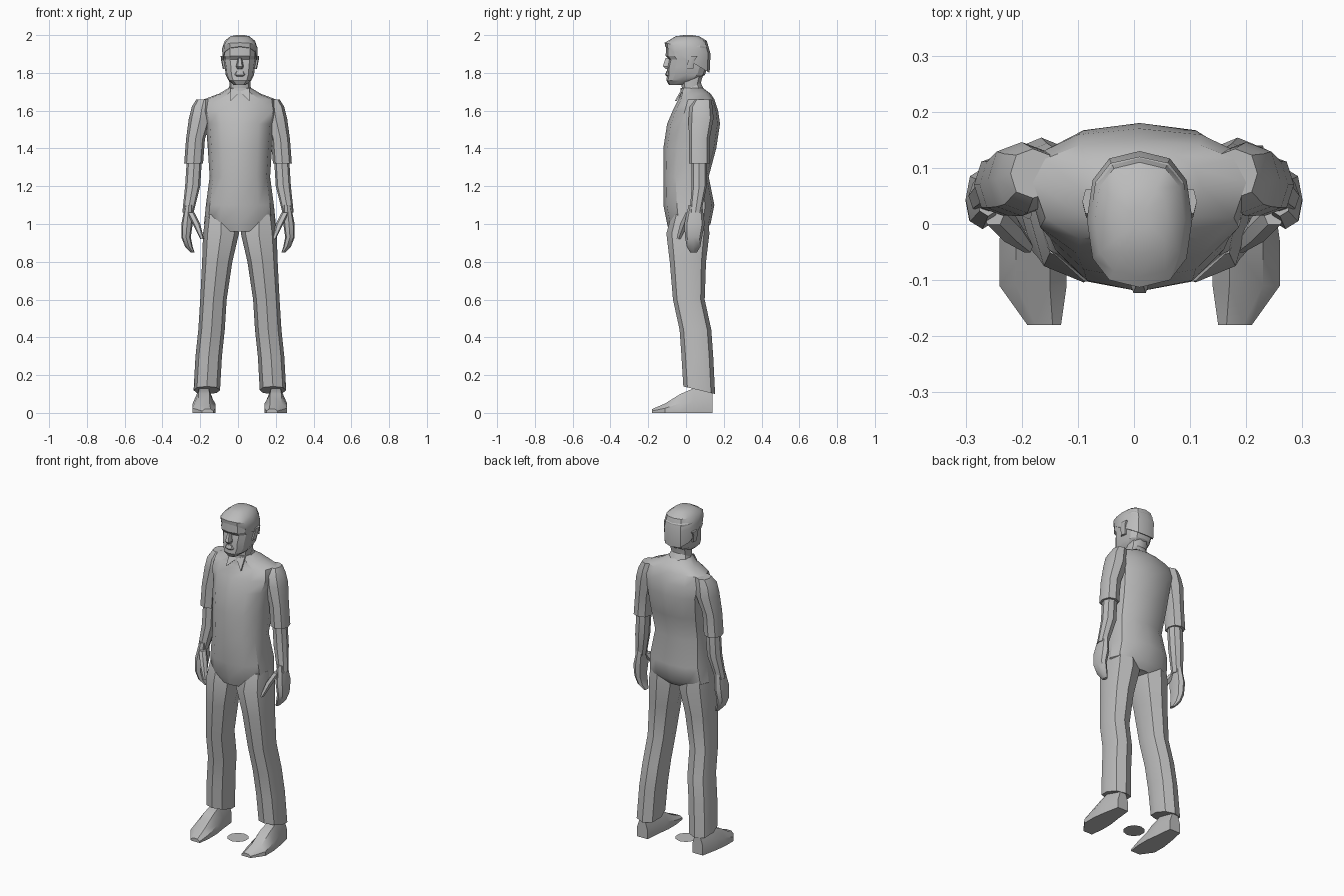
import bpy
import bmesh
import math
from mathutils import Vector

AXIS = .01  # the body stands slightly off centre
HEAD = 1.7  # height that the head parts are measured from

cube = bpy.data.objects.get("Cube")
if cube:
    bpy.data.objects.remove(cube, do_unlink=True)

grey = bpy.data.materials.new("plain grey")
grey.use_nodes = True
grey.diffuse_color = (.5, .5, .5, 1)
grey.node_tree.nodes["Principled BSDF"].inputs["Base Color"].default_value = grey.diffuse_color


def finish(name, bm, angle):
    """Turn a bmesh into a named, shaded object."""
    bmesh.ops.recalc_face_normals(bm, faces=bm.faces)
    mesh = bpy.data.meshes.new(name)
    bm.to_mesh(mesh)
    bm.free()
    mesh.materials.append(grey)
    obj = bpy.data.objects.new(name, mesh)
    bpy.context.collection.objects.link(obj)
    bpy.ops.object.select_all(action="DESELECT")
    obj.select_set(True)
    bpy.context.view_layer.objects.active = obj
    bpy.ops.object.shade_smooth_by_angle(angle=math.radians(angle))


def skin(name, loops, angle=35):
    """Bridge matching loops of points and cap both ends."""
    bm = bmesh.new()
    rings = [[bm.verts.new(point) for point in loop] for loop in loops]
    for low, high in zip(rings, rings[1:]):
        for i in range(len(low)):
            bm.faces.new((low[i - 1], low[i], high[i], high[i - 1]))
    bm.faces.new(rings[0])
    bm.faces.new(rings[-1])
    finish(name, bm, angle)


def ring(z, centre, half_width, front, back, tilt=0, sides=8, square=.85, widest=.5):
    """Rounded horizontal cross-section; tilt raises its back edge."""
    middle = front + (back - front) * widest
    points = []
    for i in range(sides):
        angle = math.tau * i / sides
        across, along = (math.copysign(abs(v) ** square, v)
                         for v in (math.cos(angle), math.sin(angle)))
        reach = back - middle if along > 0 else middle - front
        points.append(Vector((centre + half_width * across,
                              middle + reach * along, z + tilt * along)))
    return points


def centred(name, rows, base=0, angle=35, **shape):
    """Symmetrical part; rows hold height, half width, front, back and tilt."""
    loops = [ring(base + height, AXIS, *row, **shape) for height, *row in rows]
    skin(name, loops, angle)


def pair(name, loops, axis=AXIS):
    """Build the left part and its mirrored right twin."""
    for prefix, sign in (("left_", 1), ("right_", -1)):
        placed = [[(axis + sign * x, y, z) for x, y, z in loop] for loop in loops]
        skin(prefix + name, placed)


def limb(name, rows, depth, base=0, axis=AXIS, sides=8):
    """Paired tube; rows hold height, x, y, radius and tilt."""
    loops = [ring(base + z, x, r, y - r * depth, y + r * depth, *tilt, sides=sides)
             for z, x, y, r, *tilt in rows]
    pair(name, loops, axis)


# Shirt body, from the hem up to the neck opening
centred("shirt", [
    (.96, .13, -.09, .1),
    (1, .19, -.1, .13),
    (1.1, .18, -.12, .15),
    (1.25, .16, -.12, .12),
    (1.4, .17, -.12, .16),
    (1.53, .18, -.1, .18),
    (1.6, .2, -.07, .17),
    (1.66, .19, -.04, .15),
    (1.69, .11, -.03, .13),
    (1.72, .06, -.03, .09),
], sides=12, widest=.6)

# Collar band and its two front points
centred("collar", [
    (-.03, .08, -.04, .11, .02),
    (.02, .06, -.03, .08, .03),
], base=HEAD, sides=10)
flap = [Vector((0, -.03, 1.7)), Vector((.05, -.02, 1.72)), Vector((.05, -.06, 1.65))]
pair("collar_point", [flap, [p + Vector((0, .01, 0)) for p in flap]])

# Short sleeves
limb("sleeve", [
    (1.66, .18, .09, .04),
    (1.62, .19, .08, .055),
    (1.56, .2, .08, .06),
    (1.45, .225, .07, .05),
    (1.32, .235, .07, .05),
], depth=1.1, axis=0)

# Forearms, loosely curled hands and thumbs
limb("forearm", [
    (1.36, .23, .07, .04),
    (1.2, .24, .07, .04),
    (1.06, .265, .05, .03),
], depth=1, axis=0)
limb("hand", [
    (1.1, .26, .05, .02),
    (1, .27, .045, .03),
    (.93, .275, .04, .025),
    (.88, .26, .04, .02),
    (.85, .24, .04, .01),
], depth=1.8, axis=0)
limb("thumb", [
    (1.06, .25, .02, .02),
    (1, .22, -.01, .02),
    (.92, .19, -.04, .01),
], depth=1.2, axis=0, sides=6)

# Trouser legs with a crease down front and back
limb("trouser_leg", [
    (1.05, .1, .02, .08),
    (.95, .1, .01, .095),
    (.8, .12, .01, .08),
    (.6, .14, .015, .07),
    (.44, .15, .05, .07),
    (.3, .165, .06, .07),
    (.12, .175, .07, .07, -.02),
], depth=1.2)

# Shoes, built as arched slices from toe to heel
shoe = []
for y, inner, outer, height in [(-.18, .14, .2, .02), (-.11, .13, .25, .05),
                                (-.03, .13, .25, .1), (.04, .14, .24, .13),
                                (.14, .15, .22, .11)]:
    inset = (outer - inner) / 4
    shoe.append([(inner, y, 0), (outer, y, 0), (outer, y, height / 2),
                 (outer - inset, y, height), (inner + inset, y, height),
                 (inner, y, height / 2)])
pair("shoe", shoe)

# Neck and head
centred("neck", [
    (-.04, .06, -.02, .08),
    (.03, .055, -.025, .075),
    (.11, .06, -.03, .1),
], base=HEAD, sides=10)
centred("head", [
    (.035, .03, -.09, 0),
    (.06, .06, -.104, .06),
    (.09, .075, -.1, .1),
    (.13, .08, -.1, .115),
    (.17, .087, -.09, .12),
    (.19, .088, -.108, .12),
    (.24, .088, -.105, .12),
    (.27, .07, -.08, .1),
], base=HEAD, angle=25, sides=12, square=.75)

# Nose and lips
centred("nose", [
    (.18, .01, -.11, -.07),
    (.135, .02, -.126, -.07),
    (.12, .016, -.11, -.07),
], base=HEAD, sides=6)
centred("lips", [
    (.08, .02, -.1, -.07),
    (.09, .03, -.11, -.07),
    (.11, .02, -.104, -.07),
], base=HEAD, angle=20)

# Ears
limb("ear", [
    (.12, .08, .02, .01),
    (.17, .09, .03, .01),
    (.19, .09, .04, .012),
], depth=2, base=HEAD, sides=6)

# Hair cap, high over the forehead and low at the nape
centred("hair", [
    (.17, .092, -.11, .125, -.07),
    (.23, .094, -.113, .13, -.03),
    (.27, .08, -.095, .11),
    (.294, .05, -.055, .07),
    (.3, .02, -.01, .03),
], base=HEAD, sides=12, square=.8)

# Thin disc on the floor between the feet
disc = bmesh.new()
bmesh.ops.create_circle(disc, cap_ends=True, segments=10, radius=.06)
finish("floor_disc", disc, 30)
